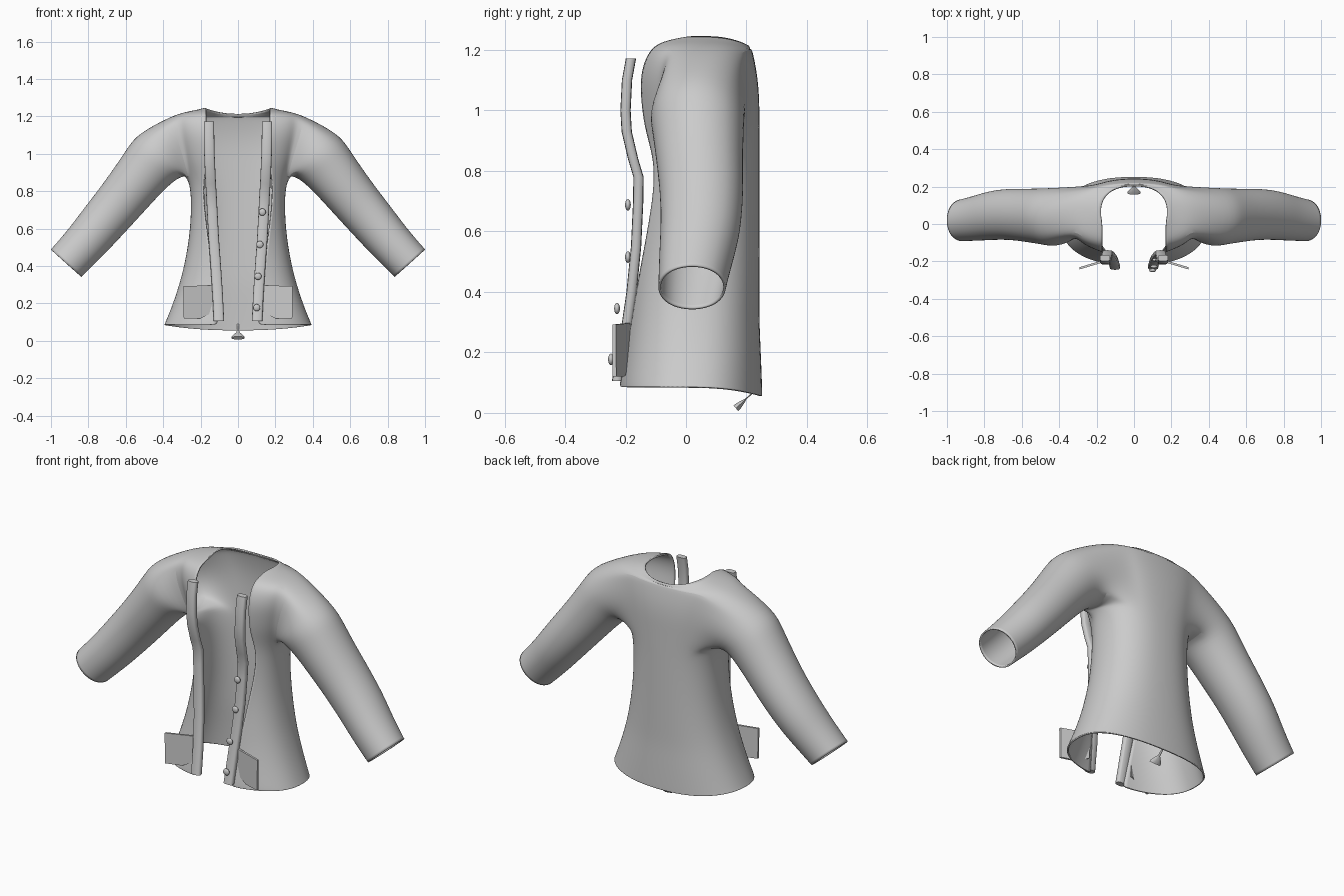
import bpy, bmesh, math
from mathutils import Vector

cube = bpy.data.objects.get("Cube")
if cube:
    bpy.data.objects.remove(cube)

grey = bpy.data.materials.new("grey cloth")
grey.use_nodes = True
grey.diffuse_color = (0.6, 0.6, 0.6, 1)
grey.node_tree.nodes["Principled BSDF"].inputs["Base Color"].default_value = (0.6, 0.6, 0.6, 1)


def finish(name, bm, mirror=False, subdiv=0, thick=0, recalc=True):
    if recalc:
        bmesh.ops.recalc_face_normals(bm, faces=bm.faces)
    mesh = bpy.data.meshes.new(name)
    bm.to_mesh(mesh)
    bm.free()
    ob = bpy.data.objects.new(name, mesh)
    bpy.context.collection.objects.link(ob)
    mesh.materials.append(grey)
    if mirror:
        ob.modifiers.new("mirror", 'MIRROR').merge_threshold = 0.002
    if subdiv:
        s = ob.modifiers.new("subdivision", 'SUBSURF')
        s.levels = s.render_levels = subdiv
    if thick:
        s = ob.modifiers.new("thickness", 'SOLIDIFY')
        s.thickness, s.offset = thick, 0
    bpy.ops.object.select_all(action='DESELECT')
    ob.select_set(True)
    bpy.context.view_layer.objects.active = ob
    bpy.ops.object.shade_smooth_by_angle(angle=math.radians(50))
    return ob


def bridge(bm, a, b):
    for i in range(len(a)):
        j = (i + 1) % len(a)
        bm.faces.new((a[i], a[j], b[j], b[i]))


def spow(v, e):
    return math.copysign(abs(v) ** e, v)


# Torso rings: height, half width, front y, back y, half opening
RINGS = [
    (.085, .393, -.22, .25, .11), (.1, .386, -.22, .25, .11),
    (.2, .345, -.205, .245, .12), (.3, .312, -.19, .24, .13),
    (.4, .285, -.18, .24, .14), (.55, .258, -.165, .24, .16),
    (.7, .247, -.155, .24, .18), (.8, .25, -.15, .24, .185),
    (.87, .265, -.15, .24, .18), (.95, .295, -.16, .24, .17),
    (1.03, .32, -.165, .24, .17), (1.1, .342, -.165, .235, .17),
    (1.16, .356, -.15, .225, .17), (1.203, .352, -.125, .215, .17),
    (1.225, .26, -.105, .212, .17), (1.242, .178, -.08, .205, .17)]
COLS, E = 12, 0.85
ROW0, ROW1, COL0, COL1 = 8, 13, 3, 9     # armhole block

bm = bmesh.new()
grid = []
for i, (z, w, yf, yb, xo) in enumerate(RINGS):
    start = -math.acos((xo / w) ** (1 / E))
    row = []
    for j in range(COLS + 1):
        t = start + (math.pi / 2 - start) * j / COLS
        back = max(0, math.sin(t)) ** 2
        drop = .03 * back if i < 2 or i > 13 else 0
        x = w * spow(math.cos(t), E) if j < COLS else 0
        y = (yf + yb) / 2 + (yb - yf) / 2 * spow(math.sin(t), E)
        row.append(bm.verts.new((x, y, z - drop)))
    grid.append(row)
for i in range(len(grid) - 1):
    for j in range(COLS):
        if not (ROW0 <= i < ROW1 and COL0 <= j < COL1):
            bm.faces.new((grid[i][j], grid[i][j + 1], grid[i + 1][j + 1], grid[i + 1][j]))

# Sleeve grown from the armhole loop
loop = [(ROW0, j) for j in range(COL0, COL1)] + [(i, COL1) for i in range(ROW0, ROW1)]
loop += [(ROW1, j) for j in range(COL1, COL0, -1)] + [(i, COL0) for i in range(ROW1, ROW0, -1)]
angles = [math.atan2(2 * (i - ROW0) / (ROW1 - ROW0) - 1, 2 * (j - COL0) / (COL1 - COL0) - 1)
          for i, j in loop]
previous = [grid[i][j] for i, j in loop]
along, across = Vector((.667, 0, -.745)), Vector((.745, 0, .667))
# distance along, offset across, radius, y centre, y radius
for t, s, r, yc, ry in [(-.47, .974, .162, .035, .158), (-.38, .98, .147, .04, .15),
                        (-.25, .972, .135, .045, .142), (-.1, .965, .127, .053, .136),
                        (.05, .961, .12, .048, .131), (.15, .958, .114, .036, .123),
                        (.25, .96, .109, .025, .114), (.304, .962, .107, .02, .11)]:
    ring = [bm.verts.new(along * t + across * (s + r * math.sin(a))
                         + Vector((0, yc + ry * math.cos(a), 0))) for a in angles]
    bridge(bm, previous, ring)
    previous = ring
finish("jacket_shell", bm, mirror=True, subdiv=2, thick=.008, recalc=False)

# Front bands along the opening: x, y, z
BAND = [(.155, -.182, 1.172), (.155, -.195, 1.1), (.153, -.2, 1.0), (.15, -.196, .93),
        (.146, -.175, .84), (.142, -.157, .78), (.138, -.158, .7), (.13, -.165, .55),
        (.119, -.18, .4), (.109, -.202, .25), (.102, -.228, .105)]
bm = bmesh.new()
rows = []
for x, y, z in BAND:
    rows.append([bm.verts.new((x + .028 * spow(math.cos(a), .6), y + .017 * spow(math.sin(a), .6), z))
                 for a in (k * math.pi / 6 for k in range(12))])
for a, b in zip(rows, rows[1:]):
    bridge(bm, a, b)
bm.faces.new(rows[0])
bm.faces.new(rows[-1])
finish("front_bands", bm, mirror=True)

# Buttons on the left band
bm = bmesh.new()
for x, y, z in [(.13, -.192, .688), (.117, -.192, .515), (.107, -.228, .345), (.1, -.248, .177)]:
    new = bmesh.ops.create_uvsphere(bm, u_segments=16, v_segments=10, radius=.019)["verts"]
    bmesh.ops.scale(bm, vec=(1, .5, 1), verts=new)
    bmesh.ops.translate(bm, vec=(x, y, z), verts=new)
finish("buttons", bm)

# Patch pockets, angled away from the body
bm = bmesh.new()
outline = [(.135, .297), (.292, .292), (.29, .12), (.2, .12), (.14, .15)]
sides = [[bm.verts.new((x, -.19 - .3 * (x - .135) + d, z)) for x, z in outline] for d in (-.006, .006)]
bridge(bm, *sides)
for s in sides:
    bm.faces.new(s)
finish("pockets", bm, mirror=True)

# Small hanging toggle at the back hem
bm = bmesh.new()
top, end = Vector((0, .245, .09)), Vector((0, .165, .015))
axis = (top - end).normalized()
side, up = Vector((1, 0, 0)), axis.cross(Vector((1, 0, 0)))
rows = []
for f, r in [(0, .005), (.6, .007), (.65, .014), (.9, .034), (1, .036)]:
    c = top.lerp(end, f)
    rows.append([bm.verts.new(c + side * r * math.cos(a) + up * r * .35 * math.sin(a))
                 for a in (k * math.pi / 5 for k in range(10))])
for a, b in zip(rows, rows[1:]):
    bridge(bm, a, b)
bm.faces.new(rows[0])
bm.faces.new(rows[-1])
finish("hem_toggle", bm)
